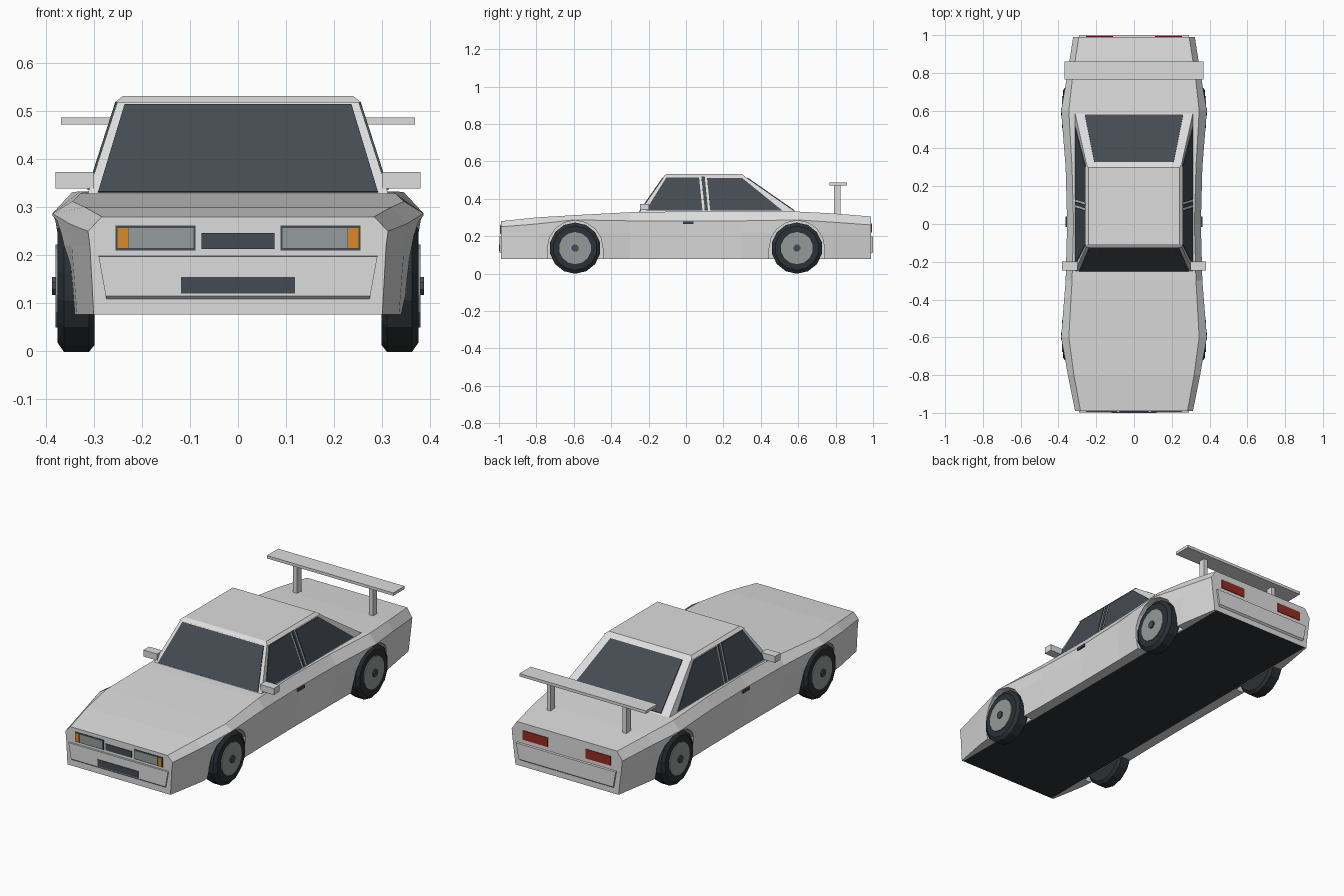
import bpy, bmesh, math
from mathutils import Vector

old = bpy.data.objects.get("Cube")
if old:
    bpy.data.objects.remove(old)


def material(name, r, g, b):
    m = bpy.data.materials.new(name)
    m.use_nodes = True
    m.diffuse_color = (r, g, b, 1)
    m.node_tree.nodes["Principled BSDF"].inputs["Base Color"].default_value = (r, g, b, 1)
    return m


PAINT = material("body_paint", 0.72, 0.72, 0.72)
GLASS = material("dark_glass", 0.06, 0.07, 0.085)
TYRE = material("tyre_rubber", 0.025, 0.03, 0.035)
UNDER = material("underside_black", 0.03, 0.034, 0.038)
RIM = material("rim_grey", 0.3, 0.33, 0.315)
LAMP = material("lamp_grey", 0.3, 0.33, 0.33)
AMBER = material("indicator_amber", 0.7, 0.25, 0.02)
RED = material("tail_red", 0.3, 0.025, 0.015)


def finish(name, bm, *mats):
    bmesh.ops.recalc_face_normals(bm, faces=bm.faces)
    mesh = bpy.data.meshes.new(name)
    bm.to_mesh(mesh)
    bm.free()
    for m in mats:
        mesh.materials.append(m)
    ob = bpy.data.objects.new(name, mesh)
    bpy.context.collection.objects.link(ob)
    return ob


def hull(name, pts, mat):
    """Convex solid around the points."""
    bm = bmesh.new()
    for p in pts:
        bm.verts.new(p)
    bmesh.ops.convex_hull(bm, input=bm.verts)
    bmesh.ops.dissolve_limit(bm, angle_limit=0.01, verts=bm.verts, edges=bm.edges)
    return finish(name, bm, mat)


def box(name, xs, ys, zs, mat):
    return hull(name, [(x, y, z) for x in xs for y in ys for z in zs], mat)


def plate(name, pts, mat, half=0.004):
    """Thin sheet centred on a flat outline."""
    pts = [Vector(p) for p in pts]
    n = (pts[1] - pts[0]).cross(pts[2] - pts[0]).normalized() * half
    return hull(name, [p + n for p in pts] + [p - n for p in pts], mat)


# Lower body: lofted sections (y, sill x, outer x, shoulder z, deck x, deck z)
FLOOR, SILL_IN = 0.077, 0.29
sections = [
    (-0.99, 0.3, 0.312, 0.25, 0.283, 0.28),
    (-0.8, 0.335, 0.35, 0.265, 0.318, 0.3),
    (-0.6, 0.35, 0.386, 0.287, 0.345, 0.312),
    (-0.3, 0.345, 0.362, 0.282, 0.328, 0.328),
    (0, 0.343, 0.354, 0.28, 0.32, 0.332),
    (0.3, 0.345, 0.362, 0.282, 0.328, 0.333),
    (0.6, 0.35, 0.386, 0.287, 0.345, 0.331),
    (0.78, 0.335, 0.355, 0.275, 0.325, 0.322),
    (0.99, 0.3, 0.322, 0.26, 0.292, 0.305),
]
bm = bmesh.new()
rings = []
for y, sill, outer, zs, deck, zd in sections:
    half = [(SILL_IN, FLOOR), (sill, FLOOR), (outer - 0.004, 0.22), (outer, zs), (deck, zd)]
    loop = half + [(-x, z) for x, z in reversed(half)]
    rings.append([bm.verts.new((x, y, z)) for x, z in loop])
for a, b in zip(rings, rings[1:]):
    for i in range(len(a)):
        j = (i + 1) % len(a)
        bm.faces.new((a[i], a[j], b[j], b[i]))
bm.faces.new(rings[0])
bm.faces.new(rings[-1])
for f in bm.faces:
    if all(v.co.z < FLOOR + 0.001 and abs(v.co.x) < SILL_IN + 0.001 for v in f.verts):
        f.material_index = 1
body = finish("body", bm, PAINT, UNDER)

# Wheel arches cut out of the body
WHEEL_Y, WHEEL_Z = 0.593, 0.136
for s in (1, -1):
    for y in (-WHEEL_Y, WHEEL_Y):
        arc = [(y + 0.148 * math.cos(a), WHEEL_Z + 0.148 * math.sin(a))
               for a in (math.pi * i / 8 for i in range(9))]
        arc += [(y - 0.148, -0.1), (y + 0.148, -0.1)]
        cutter = hull("arch_cutter", [(s * x, p, q) for x in (0.296, 0.5) for p, q in arc], PAINT)
        cutter.hide_render = True
        mod = body.modifiers.new("arch", "BOOLEAN")
        mod.operation, mod.solver, mod.object = "DIFFERENCE", "EXACT", cutter
        bpy.context.view_layer.objects.active = body
        bpy.ops.object.modifier_apply(modifier=mod.name)
        bpy.data.objects.remove(cutter)


# Wheels: stacked rings spun around the axle
def disc(name, s, y, profile, mat, sides=14):
    pts = [(s * x, y + r * math.cos(a), WHEEL_Z + r * math.sin(a))
           for x, r in profile
           for a in (2 * math.pi * (i + 0.5) / sides for i in range(sides))]
    return hull(name, pts, mat)


for s, side in ((1, "left"), (-1, "right")):
    for y, end in ((-WHEEL_Y, "front"), (WHEEL_Y, "rear")):
        tag = f"{end}_{side}"
        disc(f"tyre_{tag}", s, y, [(0.298, 0.122), (0.31, 0.137), (0.362, 0.137), (0.375, 0.118)], TYRE)
        disc(f"rim_{tag}", s, y, [(0.36, 0.086), (0.38, 0.086)], RIM)
        disc(f"hub_{tag}", s, y, [(0.37, 0.02), (0.387, 0.02)], GLASS, 8)

# Cabin and roof
BASE, TOP = 0.32, 0.522
hull("cabin", [(s * x, y, z) for s in (1, -1) for x, y, z in (
    (0.315, -0.255, BASE), (0.315, 0.6, BASE), (0.25, -0.115, TOP), (0.25, 0.31, TOP))], PAINT)
hull("roof", [(s * x, y, z) for s in (1, -1) for x, y, z in (
    (0.256, -0.125, 0.518), (0.256, 0.318, 0.518), (0.24, -0.105, 0.531), (0.24, 0.3, 0.531))], PAINT)


# Glazing laid on the cabin slopes
def slope(z, low, high):
    return low + (z - BASE) / (TOP - BASE) * (high - low)


def cross_glass(name, low, high, z0, x0, z1, x1):
    plate(name, [(x, slope(z, low, high), z) for x, z in
                 ((-x0, z0), (x0, z0), (x1, z1), (-x1, z1))], GLASS)


cross_glass("windshield", -0.255, -0.115, 0.33, 0.291, 0.512, 0.236)
cross_glass("rear_window", 0.6, 0.31, 0.336, 0.26, 0.51, 0.21)
side_windows = {
    "front_side_window": [(-0.215, 0.336), (0.088, 0.336), (0.07, 0.513), (-0.105, 0.513)],
    "pillar_trim": [(0.101, 0.336), (0.118, 0.336), (0.1, 0.517), (0.082, 0.517)],
    "rear_side_window": [(0.13, 0.336), (0.515, 0.336), (0.3, 0.51), (0.113, 0.51)],
}
for s, side in ((1, "left"), (-1, "right")):
    for name, pts in side_windows.items():
        plate(f"{name}_{side}", [(s * slope(z, 0.315, 0.25), y, z) for y, z in pts], GLASS)

    # Mirrors and door handles
    box(f"mirror_{side}", (s * 0.3, s * 0.38), (-0.245, -0.198), (0.339, 0.373), PAINT)
    box(f"door_handle_{side}", (s * 0.345, s * 0.362), (-0.015, 0.04), (0.264, 0.278), GLASS)

    # Headlights, indicators and tail lights
    box(f"headlight_frame_{side}", (s * 0.088, s * 0.255), (-0.985, -0.992), (0.21, 0.262), GLASS)
    box(f"headlight_{side}", (s * 0.093, s * 0.228), (-0.988, -0.994), (0.215, 0.257), LAMP)
    box(f"indicator_{side}", (s * 0.229, s * 0.251), (-0.988, -0.994), (0.215, 0.257), AMBER)
    box(f"tail_light_{side}", (s * 0.11, s * 0.255), (0.986, 0.994), (0.22, 0.268), RED)

    # Wing post
    box(f"wing_post_{side}", (s * 0.21, s * 0.232), (0.79, 0.826), (0.31, 0.478), PAINT)

# Wing, bumpers and grilles
box("wing", (-0.368, 0.368), (0.766, 0.86), (0.472, 0.487), PAINT)
for name, d, tip in (("front_bumper", -1, 0.997), ("rear_bumper", 1, 1.0)):
    hull(name, [(s * x, d * y, z) for s in (1, -1) for x, y, z in (
        (0.29, 0.97, 0.202), (0.29, tip, 0.197), (0.275, tip, 0.115),
        (0.272, 0.98, 0.1), (0.272, 0.97, 0.1))], PAINT)
box("upper_grille", (-0.076, 0.076), (-0.985, -0.994), (0.213, 0.246), GLASS)
box("lower_intake", (-0.119, 0.119), (-0.992, -1.0), (0.12, 0.155), GLASS)
